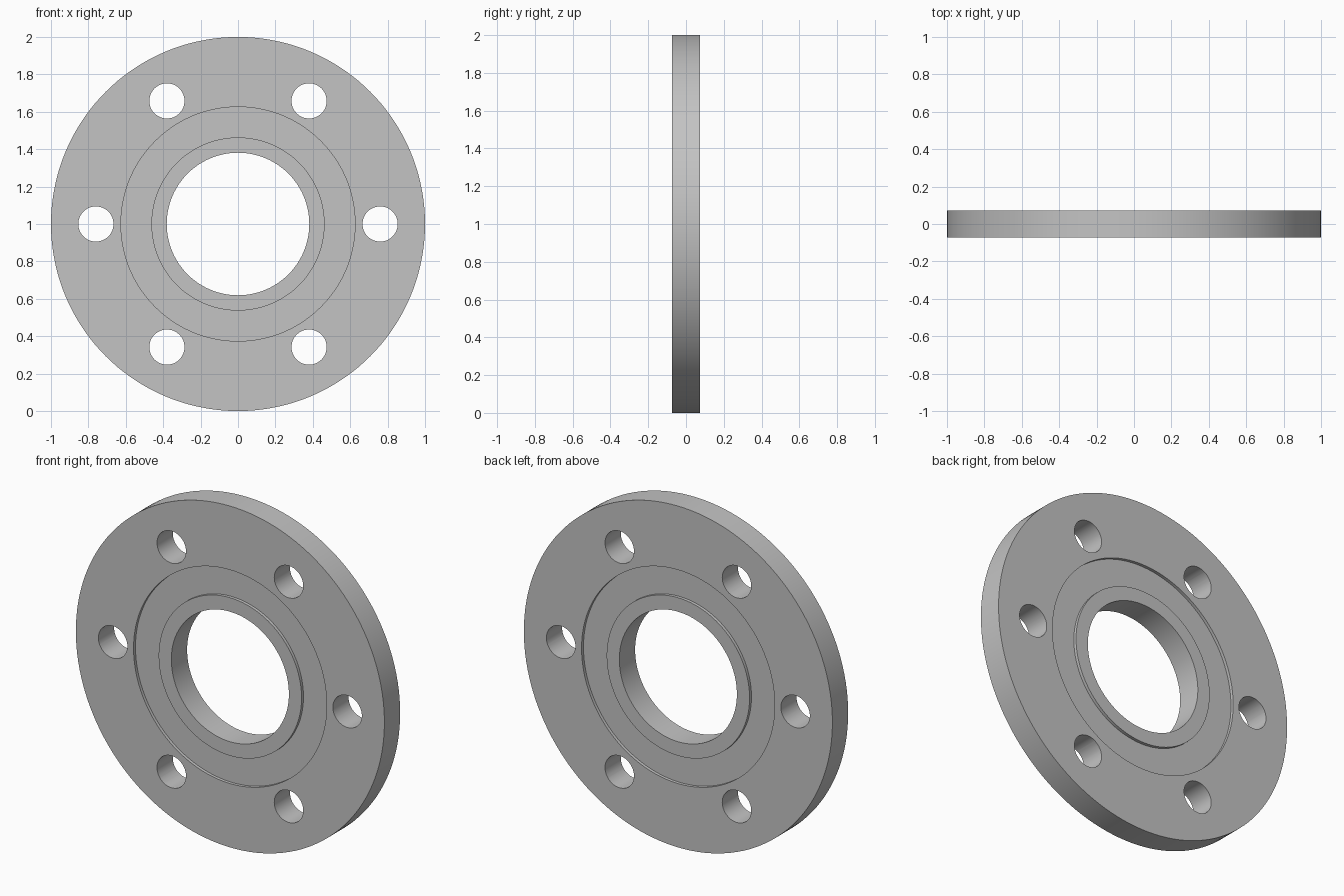
import bpy, bmesh
from math import cos, sin, pi, radians
from mathutils import Matrix, Vector

HALF = 0.073                      # half thickness
DEPTH = 0.018                     # groove depth
BORE, GROOVE_IN, GROOVE_OUT, RIM = 0.381, 0.463, 0.626, 1.0
BOLT_CIRCLE, BOLT_RADIUS, BOLTS = 0.76, 0.094, 6
SEGMENTS = 144

cube = bpy.data.objects.get("Cube")
if cube:
    bpy.data.objects.remove(cube, do_unlink=True)

steel = bpy.data.materials.new("grey_steel")
steel.use_nodes = True
colour = (0.55, 0.55, 0.55, 1)
steel.diffuse_color = colour
steel.node_tree.nodes["Principled BSDF"].inputs["Base Color"].default_value = colour


def add_object(name, bm):
    bmesh.ops.recalc_face_normals(bm, faces=bm.faces[:])
    mesh = bpy.data.meshes.new(name)
    bm.to_mesh(mesh)
    bm.free()
    obj = bpy.data.objects.new(name, mesh)
    bpy.context.collection.objects.link(obj)
    return obj


# Flange disc: half section mirrored front to back, then turned about the y axis
half = [(BORE, HALF), (GROOVE_IN, HALF), (GROOVE_IN, HALF - DEPTH),
        (GROOVE_OUT, HALF - DEPTH), (GROOVE_OUT, HALF), (RIM, HALF)]
section = half + [(r, -y) for r, y in reversed(half)]
bm = bmesh.new()
verts = [bm.verts.new((r, y, 0)) for r, y in section]
edges = [bm.edges.new((a, b)) for a, b in zip(verts, verts[1:] + verts[:1])]
bmesh.ops.spin(bm, geom=verts + edges, cent=(0, 0, 0), axis=(0, 1, 0),
               angle=2 * pi, steps=SEGMENTS, use_merge=True)
bmesh.ops.remove_doubles(bm, verts=bm.verts[:], dist=1e-5)
bmesh.ops.translate(bm, verts=bm.verts[:], vec=(0, 0, 1))
flange = add_object("flange_disc", bm)
flange.data.materials.append(steel)

# Bolt hole cutters, evenly spaced on the bolt circle
bm = bmesh.new()
for i in range(BOLTS):
    a = 2 * pi * i / BOLTS
    place = Matrix.Translation(Vector((BOLT_CIRCLE * cos(a), 0, 1 + BOLT_CIRCLE * sin(a))))
    bmesh.ops.create_cone(bm, cap_ends=True, segments=48, radius1=BOLT_RADIUS,
                          radius2=BOLT_RADIUS, depth=4 * HALF,
                          matrix=place @ Matrix.Rotation(pi / 2, 4, "X"))
cutter = add_object("bolt_hole_cutter", bm)
cutter.data.materials.append(steel)

# Drill the holes, then keep only the finished disc
drill = flange.modifiers.new("bolt_holes", "BOOLEAN")
drill.operation = "DIFFERENCE"
drill.solver = "EXACT"
drill.object = cutter
bpy.ops.object.select_all(action="DESELECT")
flange.select_set(True)
bpy.context.view_layer.objects.active = flange
bpy.ops.object.modifier_apply(modifier=drill.name)
bpy.data.objects.remove(cutter, do_unlink=True)
bpy.ops.object.shade_smooth_by_angle(angle=radians(30))
